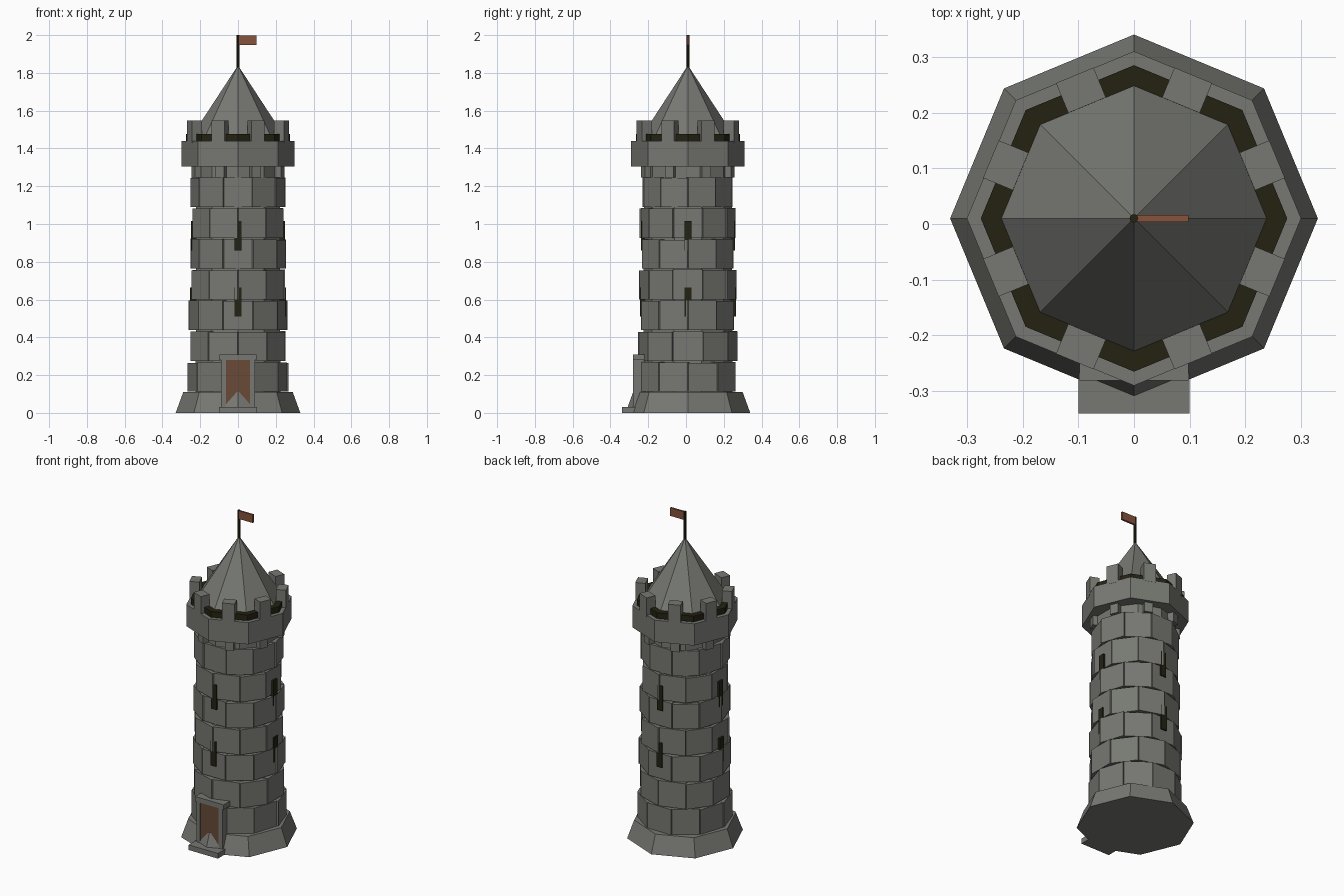
import bpy, bmesh, math, random
from mathutils import Matrix, Vector

if "Cube" in bpy.data.objects:
    bpy.data.objects.remove(bpy.data.objects["Cube"])

random.seed(4)
CY = 0.01  # tower axis sits slightly behind centre, the doorstep sticks out in front


def material(name, rgb):
    m = bpy.data.materials.new(name)
    m.diffuse_color = (*rgb, 1)
    m.use_nodes = True
    m.node_tree.nodes["Principled BSDF"].inputs["Base Color"].default_value = m.diffuse_color
    return m


STONE = material("grey stone", (0.185, 0.19, 0.17))
DARK = material("dark olive", (0.017, 0.016, 0.006))
WOOD = material("brown wood", (0.14, 0.068, 0.038))
CLOTH = material("russet cloth", (0.24, 0.085, 0.045))


def finish(bm, name, mat):
    bmesh.ops.recalc_face_normals(bm, faces=bm.faces)
    me = bpy.data.meshes.new(name)
    bm.to_mesh(me)
    bm.free()
    me.materials.append(mat)
    ob = bpy.data.objects.new(name, me)
    bpy.context.collection.objects.link(ob)
    return ob


def prism(name, mat, r0, r1, z0, z1, sides=8):
    """Tapered polygon column on the tower axis, corner towards +x."""
    bm = bmesh.new()
    bmesh.ops.create_cone(bm, cap_ends=True, segments=sides, radius1=r0, radius2=r1,
                          depth=z1 - z0, matrix=Matrix.Translation((0, CY, (z0 + z1) / 2)))
    return finish(bm, name, mat)


def add_box(bm, lo, hi, turn=None):
    lo, hi = Vector(lo), Vector(hi)
    m = Matrix.Translation((lo + hi) / 2) @ Matrix.Diagonal((*(hi - lo), 1))
    bmesh.ops.create_cube(bm, size=1, matrix=(turn or Matrix()) @ m)


def box(name, mat, lo, hi):
    bm = bmesh.new()
    add_box(bm, lo, hi)
    return finish(bm, name, mat)


def radial_box(bm, angle, inner, outer, width, z0, z1):
    """Box facing outwards from the axis; angle 0 is the front (-y)."""
    turn = Matrix.Translation((0, CY, 0)) @ Matrix.Rotation(angle, 4, 'Z')
    add_box(bm, (-width / 2, -outer, z0), (width / 2, -inner, z1), turn)


# Flared plinth and inner core
prism("plinth", STONE, 0.33, 0.29, 0, 0.11)
prism("shaft_core", STONE, 0.236, 0.232, 0.1, 1.32, 10)

# Seven courses of ten stones in running bond
bm = bmesh.new()
pitch = 0.163
for row in range(7):
    z = 0.112 + row * pitch
    for k in range(10):
        d = 0.252 - 0.0025 * row + random.uniform(-0.004, 0.004)
        w = 2 * d * math.tan(math.pi / 10) * 0.965
        a = math.radians(36 * k + (18 if row % 2 else 0))
        radial_box(bm, a, 0.19, d, w, z, z + pitch - random.uniform(0.005, 0.011))
finish(bm, "shaft_stones", STONE)

# Arrow slits on four sides, two levels
bm = bmesh.new()
for z0, d in ((0.51, 0.254), (0.86, 0.249)):
    for k in range(4):
        radial_box(bm, k * math.pi / 2, 0.2, d, 0.038, z0, z0 + 0.155)
finish(bm, "arrow_slits", DARK)

# Corbels, parapet, dark walkway, merlons
corbels, merlons = bmesh.new(), bmesh.new()
for k in range(8):
    a = math.radians(22.5 + 45 * k)
    radial_box(corbels, a, 0.2, 0.257, 0.05, 1.245, 1.32)
    radial_box(merlons, a, 0.22, 0.278, 0.073, 1.43, 1.547)
finish(corbels, "corbels", STONE)
finish(merlons, "merlons", STONE)
prism("parapet", STONE, 0.3, 0.3, 1.305, 1.44)
prism("walkway", DARK, 0.275, 0.275, 1.42, 1.476)

# Spire, flagpole, flag
prism("roof", STONE, 0.238, 0, 1.476, 1.84)
prism("flagpole", DARK, 0.008, 0.008, 1.8, 2.0)
box("flag", CLOTH, (0, CY - 0.006, 1.948), (0.098, CY + 0.006, 1.998))

# Doorway
box("door", WOOD, (-0.064, -0.277, 0.02), (0.064, -0.2, 0.28))
box("lintel", STONE, (-0.098, -0.281, 0.28), (0.098, -0.2, 0.31))
bm = bmesh.new()
for s in (-1, 1):
    x = sorted((s * 0.064, s * 0.09))
    add_box(bm, (x[0], -0.28, 0.02), (x[1], -0.2, 0.285))
finish(bm, "door_jambs", STONE)
box("doorstep", STONE, (-0.1, -0.34, 0), (0.1, -0.22, 0.032))
